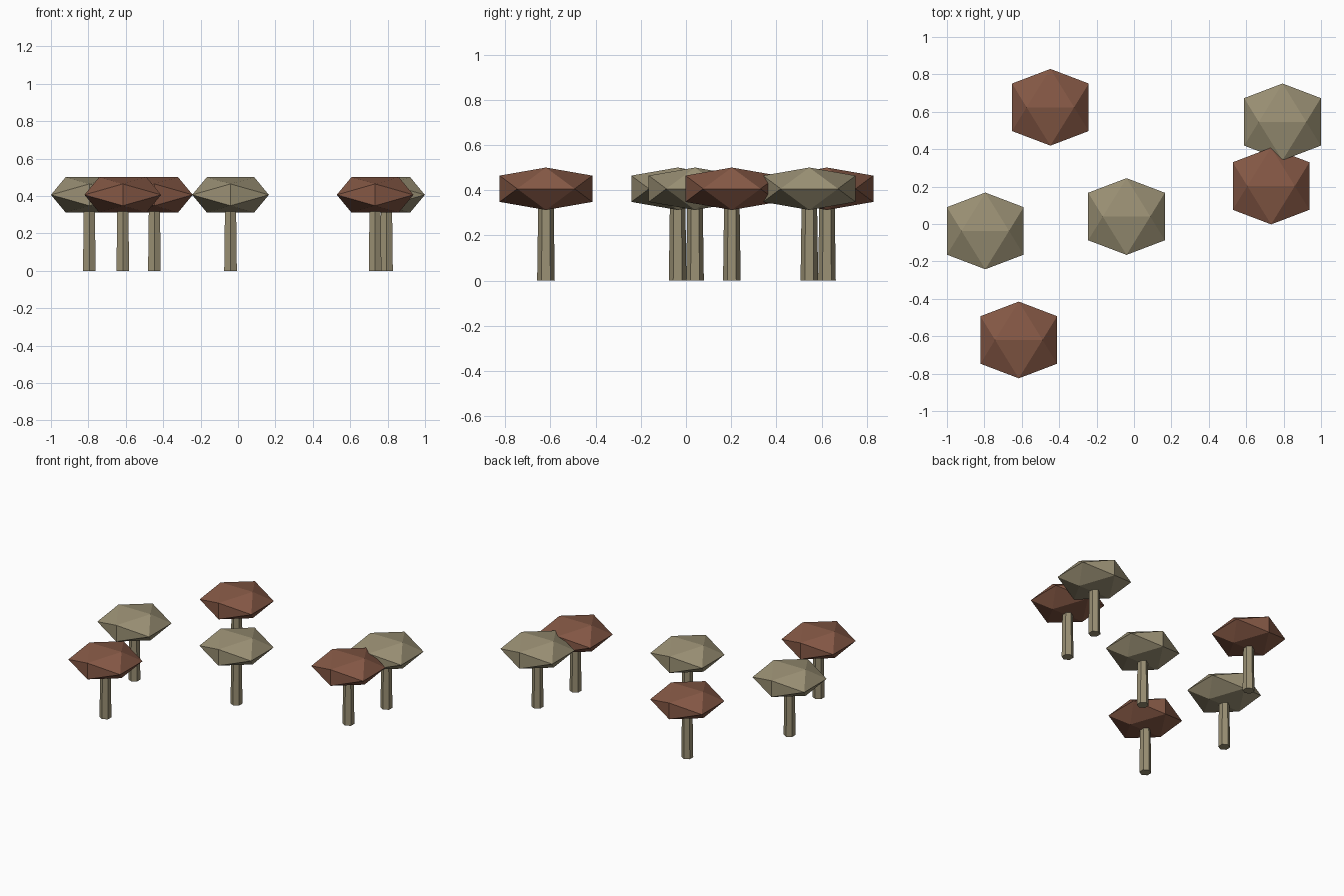
import bpy, bmesh, math
from mathutils import Vector

if "Cube" in bpy.data.objects:
    bpy.data.objects.remove(bpy.data.objects["Cube"])


def srgb(r, g, b):
    f = lambda c: c / 12.92 if c <= 0.04045 else ((c + 0.055) / 1.055) ** 2.4
    return (f(r / 255), f(g / 255), f(b / 255), 1.0)


def material(name, rgb):
    m = bpy.data.materials.new(name)
    m.diffuse_color = srgb(*rgb)
    m.use_nodes = True
    m.node_tree.nodes["Principled BSDF"].inputs["Base Color"].default_value = m.diffuse_color
    return m


OLIVE = material("olive_leaves", (154, 144, 116))
RUST = material("rust_leaves", (133, 88, 69))
BARK = material("bark", (154, 144, 116))


def finish(bm, name, mat, loc):
    bmesh.ops.recalc_face_normals(bm, faces=bm.faces)
    me = bpy.data.meshes.new(name)
    bm.to_mesh(me)
    bm.free()
    me.materials.append(mat)
    ob = bpy.data.objects.new(name, me)
    ob.location = loc
    bpy.context.collection.objects.link(ob)


# Trunk: slightly tapered six-sided post with corners facing front and back
def trunk(name, x, y):
    bm = bmesh.new()
    rings = []
    for r, z in ((0.039, 0.0), (0.034, 0.36)):
        rings.append([bm.verts.new((r * math.sin(i * math.pi / 3),
                                    r * math.cos(i * math.pi / 3), z)) for i in range(6)])
    for i in range(6):
        j = (i + 1) % 6
        bm.faces.new((rings[0][i], rings[0][j], rings[1][j], rings[1][i]))
    for ring in rings:
        bm.faces.new(ring)
    finish(bm, name, BARK, (x, y, 0))


# Crown: flattened icosahedron with its ridge along x
def crown(name, x, y, mat):
    a, b, h = 0.205, 0.127, 0.094
    bm = bmesh.new()
    for s in (-1, 1):
        for t in (-1, 1):
            for co in ((s * a, t * b, 0), (0, s * a, t * h * b / a), (s * b, 0, t * h)):
                bm.verts.new(co)
    bmesh.ops.convex_hull(bm, input=bm.verts[:])
    finish(bm, name, mat, (x, y, 0.4065))


TREES = [(-0.447, 0.624, RUST), (0.794, 0.546, OLIVE), (0.733, 0.203, RUST),
         (-0.04, 0.04, OLIVE), (-0.795, -0.037, OLIVE), (-0.616, -0.62, RUST)]
for n, (x, y, mat) in enumerate(TREES, 1):
    trunk(f"trunk_{n}", x, y)
    crown(f"crown_{n}", x, y, mat)
